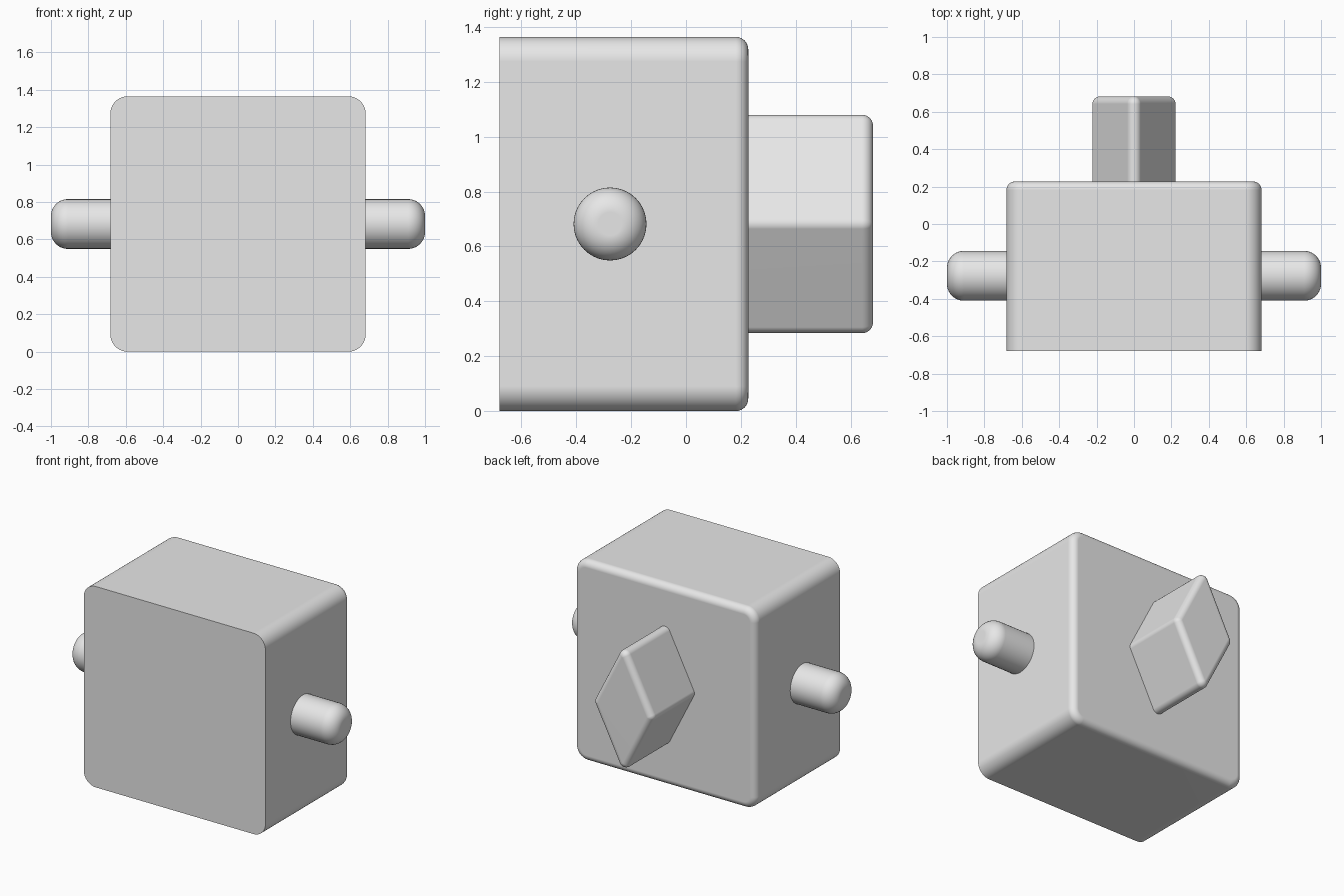
import bpy, bmesh
from math import sin, cos, pi, atan2, radians
from mathutils import Matrix

if "Cube" in bpy.data.objects:
    bpy.data.objects.remove(bpy.data.objects["Cube"])

grey = bpy.data.materials.new("plain grey")
grey.use_nodes = True
grey.diffuse_color = (0.8, 0.8, 0.8, 1)
grey.node_tree.nodes["Principled BSDF"].inputs["Base Color"].default_value = (0.8, 0.8, 0.8, 1)

STEPS = 10


def box_corners(a, b):
    """Corner centres and arc angles of a rounded rectangle."""
    signs = [(1, 1), (-1, 1), (-1, -1), (1, -1)]
    return [(sx * a, sy * b, k * pi / 2, (k + 1) * pi / 2)
            for k, (sx, sy) in enumerate(signs)]


def diamond_corners(a, b):
    """Corner centres and arc angles of a rounded diamond."""
    p = atan2(a, b)
    return [(a, 0, -p, p), (0, b, p, pi - p),
            (-a, 0, pi - p, pi + p), (0, -b, pi + p, 2 * pi - p)]


def rounded_prism(name, corners, radius, start, end, edge, matrix):
    """Extrude a rounded outline along local z, rounding over the far rim."""
    levels = [(start, 0)]
    for i in range(STEPS + 1):
        t = i / STEPS * pi / 2
        levels.append((end - edge + edge * sin(t), edge * (1 - cos(t))))

    bm = bmesh.new()
    rings = []
    for z, inset in levels:
        ring = []
        r = radius - inset
        for x, y, a0, a1 in corners:
            for i in range(STEPS + 1):
                a = a0 + (a1 - a0) * i / STEPS
                ring.append(bm.verts.new((x + r * cos(a), y + r * sin(a), z)))
        rings.append(ring)
    n = len(rings[0])
    for low, high in zip(rings, rings[1:]):
        for i in range(n):
            j = (i + 1) % n
            bm.faces.new((low[i], low[j], high[j], high[i]))
    bm.faces.new(rings[0][::-1])
    bm.faces.new(rings[-1])
    bmesh.ops.remove_doubles(bm, verts=bm.verts, dist=0.0001)
    bmesh.ops.recalc_face_normals(bm, faces=bm.faces)
    bm.transform(matrix)

    mesh = bpy.data.meshes.new(name)
    bm.to_mesh(mesh)
    bm.free()
    mesh.materials.append(grey)
    obj = bpy.data.objects.new(name, mesh)
    bpy.context.collection.objects.link(obj)
    bpy.ops.object.select_all(action='DESELECT')
    obj.select_set(True)
    bpy.context.view_layer.objects.active = obj
    bpy.ops.object.shade_smooth_by_angle(angle=radians(35))
    # keep the large faces flat beside the rounded edges
    weighted = obj.modifiers.new("flat faces", 'WEIGHTED_NORMAL')
    weighted.keep_sharp = True
    return obj


CENTRE_Z = 0.682
to_back = Matrix.Translation((0, 0, CENTRE_Z)) @ Matrix.Rotation(-pi / 2, 4, 'X')

# Main block: sharp front, rounded sides and back rim
rounded_prism("body", box_corners(0.592, 0.592), 0.09, -0.68, 0.227, 0.045, to_back)

# Diamond-shaped knob on the back
rounded_prism("back_knob", diamond_corners(0.182, 0.358), 0.04, 0.2, 0.682, 0.04, to_back)

# Round pegs on both sides
for side, sign in (("left", 1), ("right", -1)):
    place = Matrix.Translation((0, -0.277, CENTRE_Z)) @ Matrix.Rotation(sign * pi / 2, 4, 'Y')
    rounded_prism(side + "_peg", box_corners(0, 0), 0.133, 0.64, 1.0, 0.09, place)
